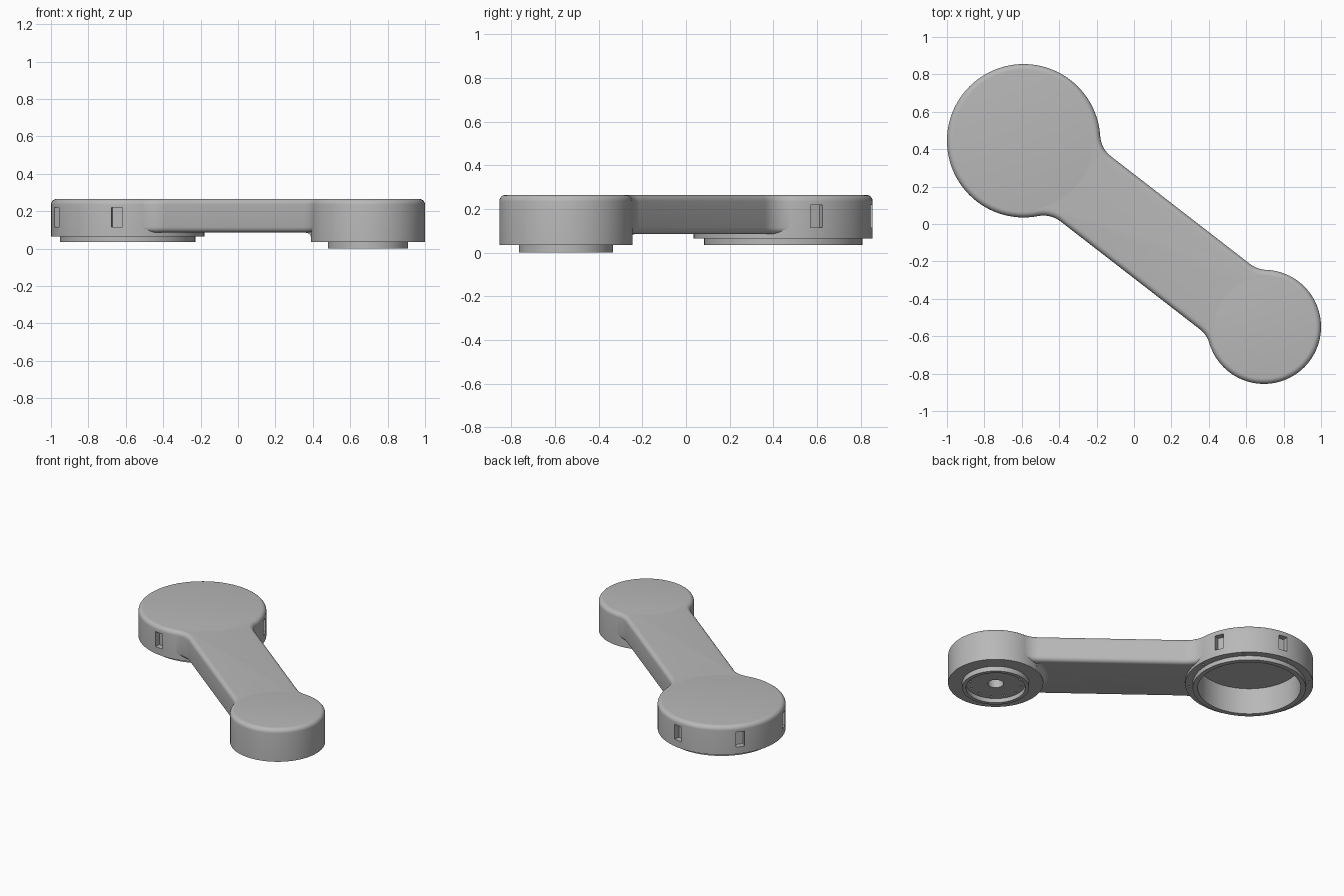
import bpy, bmesh, math
from math import sin, cos, pi, radians, atan2, hypot, sqrt
from mathutils import Matrix, Vector

cube = bpy.data.objects.get("Cube")
if cube:
    bpy.data.objects.remove(cube, do_unlink=True)

# Single grey material
GREY = (0.48, 0.48, 0.48, 1)
mat = bpy.data.materials.new("machined_grey")
mat.use_nodes = True
mat.diffuse_color = GREY
mat.node_tree.nodes["Principled BSDF"].inputs["Base Color"].default_value = GREY

# Main dimensions
BIG, SMALL = Vector((-0.59, 0.445, 0)), Vector((0.695, -0.55, 0))
BIG_R, SMALL_R = 0.41, 0.305
TOP, ARM_BOTTOM, EDGE = 0.265, 0.085, 0.03
HALF_W, BLEND = 0.22, 0.15
AXIS = SMALL - BIG
LENGTH, AXIS_ANGLE = AXIS.length, atan2(AXIS.y, AXIS.x)


def finish(bm, name, place):
    bmesh.ops.recalc_face_normals(bm, faces=bm.faces)
    mesh = bpy.data.meshes.new(name)
    bm.to_mesh(mesh)
    bm.free()
    mesh.materials.append(mat)
    obj = bpy.data.objects.new(name, mesh)
    obj.matrix_world = place
    bpy.context.collection.objects.link(obj)
    return obj


def smooth(obj):
    bpy.ops.object.select_all(action='DESELECT')
    obj.select_set(True)
    bpy.context.view_layer.objects.active = obj
    bpy.ops.object.shade_smooth_by_angle(angle=radians(32))


def arc(cx, cy, r, a0, a1, n):
    return [(cx + r * cos(a0 + (a1 - a0) * i / n), cy + r * sin(a0 + (a1 - a0) * i / n))
            for i in range(n + 1)]


def lathe(name, profile, place, start=0.0, sweep=2 * pi, steps=96):
    """Spin an (r, z) profile about z; partial sweeps get capped ends."""
    bm = bmesh.new()
    full = sweep > 6
    pts = profile if full else profile + profile[:1]
    vs = [bm.verts.new((r * cos(start), r * sin(start), z)) for r, z in pts]
    edges = [bm.edges.new(p) for p in zip(vs, vs[1:])]
    bmesh.ops.spin(bm, geom=vs + edges, cent=(0, 0, 0), axis=(0, 0, 1),
                   angle=sweep, steps=steps)
    bmesh.ops.remove_doubles(bm, verts=bm.verts, dist=0.0001)
    bmesh.ops.holes_fill(bm, edges=[e for e in bm.edges if e.is_boundary], sides=0)
    return finish(bm, name, place)


def add_box(bm, size, matrix):
    bmesh.ops.create_cube(bm, size=1, matrix=matrix @ Matrix.Diagonal((*size, 1)))


def add_hole(bm, x, y, r, z0, z1, sides=12):
    bmesh.ops.create_cone(bm, cap_ends=True, segments=sides, radius1=r, radius2=r,
                          depth=z1 - z0, matrix=Matrix.Translation((x, y, (z0 + z1) / 2)))


def cut(obj, bm):
    """Subtract the cutter mesh and discard it."""
    cutter = finish(bm, obj.name + "_cutter", obj.matrix_world.copy())
    cutter.hide_render = True
    mod = obj.modifiers.new("cut", 'BOOLEAN')
    mod.operation, mod.solver, mod.object = 'DIFFERENCE', 'EXACT', cutter
    bpy.context.view_layer.update()
    bpy.context.view_layer.objects.active = obj
    bpy.ops.object.modifier_apply(modifier=mod.name)
    bpy.data.objects.remove(cutter, do_unlink=True)


def rounded_top(radius):
    return [(0, TOP)] + arc(radius - EDGE, TOP - EDGE, EDGE, pi / 2, 0, 6)


# Large housing: open from below, with a stepped rim
big = lathe("large_housing", rounded_top(BIG_R) + [
    (BIG_R, 0.065), (0.3625, 0.065), (0.3625, 0.035),
    (0.33, 0.035), (0.33, 0.22), (0, 0.22)], Matrix.Translation(BIG))
bm = bmesh.new()
for i in range(5):  # side slots
    turn = Matrix.Rotation(radians(22 + 60 * i), 4, 'Z')
    add_box(bm, (0.1, 0.06, 0.105), turn @ Matrix.Translation((0.42, 0, 0.167)))
for i in range(8):  # rim screw holes
    a = i * pi / 4
    add_hole(bm, 0.387 * cos(a), 0.387 * sin(a), 0.008, 0.04, 0.09)
cut(big, bm)
smooth(big)

# Small housing: solid, with a recessed boss below
small = lathe("small_housing", rounded_top(SMALL_R) + [
    (SMALL_R, 0.035), (0.215, 0.035), (0.215, 0),
    (0.19, 0), (0.19, 0.03), (0, 0.03)], Matrix.Translation(SMALL))
bm = bmesh.new()
add_hole(bm, 0, 0, 0.05, -0.02, 0.13, 32)
for i in range(12):  # boss screw holes
    a = i * pi / 6
    add_hole(bm, 0.165 * cos(a), 0.165 * sin(a), 0.008, 0.01, 0.06)
cut(small, bm)
smooth(small)

# Connecting arm, drawn along its own x axis from the large housing
rise = HALF_W + BLEND
u_big = sqrt((BIG_R + BLEND) ** 2 - rise ** 2)
u_small = sqrt((SMALL_R + BLEND) ** 2 - rise ** 2)
side = (arc(u_big, rise, BLEND, atan2(-rise, -u_big), -pi / 2, 12)
        + arc(LENGTH - u_small, rise, BLEND, -pi / 2, atan2(-rise, u_small), 12))
a_big, a_small = atan2(rise, u_big), atan2(rise, -u_small)
outline = (side
           + arc(LENGTH, 0, SMALL_R - 0.04, a_small, 2 * pi - a_small, 16)
           + [(x, -y) for x, y in reversed(side)]
           + arc(0, 0, BIG_R - 0.04, -a_big, a_big, 16))
bm = bmesh.new()
base = bm.faces.new([bm.verts.new((x, y, ARM_BOTTOM)) for x, y in outline])
ext = bmesh.ops.extrude_face_region(bm, geom=[base], use_keep_orig=True)
bmesh.ops.translate(bm, vec=(0, 0, TOP - ARM_BOTTOM),
                    verts=[g for g in ext["geom"] if isinstance(g, bmesh.types.BMVert)])
bmesh.ops.recalc_face_normals(bm, faces=bm.faces)


def exposed(v):
    return (hypot(v.co.x, v.co.y) > BIG_R - 0.01
            and hypot(v.co.x - LENGTH, v.co.y) > SMALL_R - 0.01)


rims = [e for e in bm.edges if abs(e.verts[0].co.z - e.verts[1].co.z) < 0.001
        and all(exposed(v) for v in e.verts)]
bmesh.ops.bevel(bm, geom=rims, offset=EDGE, offset_type='OFFSET', segments=6,
                profile=0.5, affect='EDGES', clamp_overlap=False)
arm = finish(bm, "arm", Matrix.Translation(BIG) @ Matrix.Rotation(AXIS_ANGLE, 4, 'Z'))
smooth(arm)

# Small fillet where the arm underside meets the small housing
curve = arc(SMALL_R + 0.03, ARM_BOTTOM - 0.03, 0.03, pi, pi / 2, 6)
fillet = lathe("underside_fillet",
               [(SMALL_R - 0.015, 0.055)] + curve
               + [(SMALL_R + 0.03, 0.09), (SMALL_R - 0.015, 0.09)],
               Matrix.Translation(SMALL), AXIS_ANGLE + pi - radians(33), radians(66), 24)
smooth(fillet)
